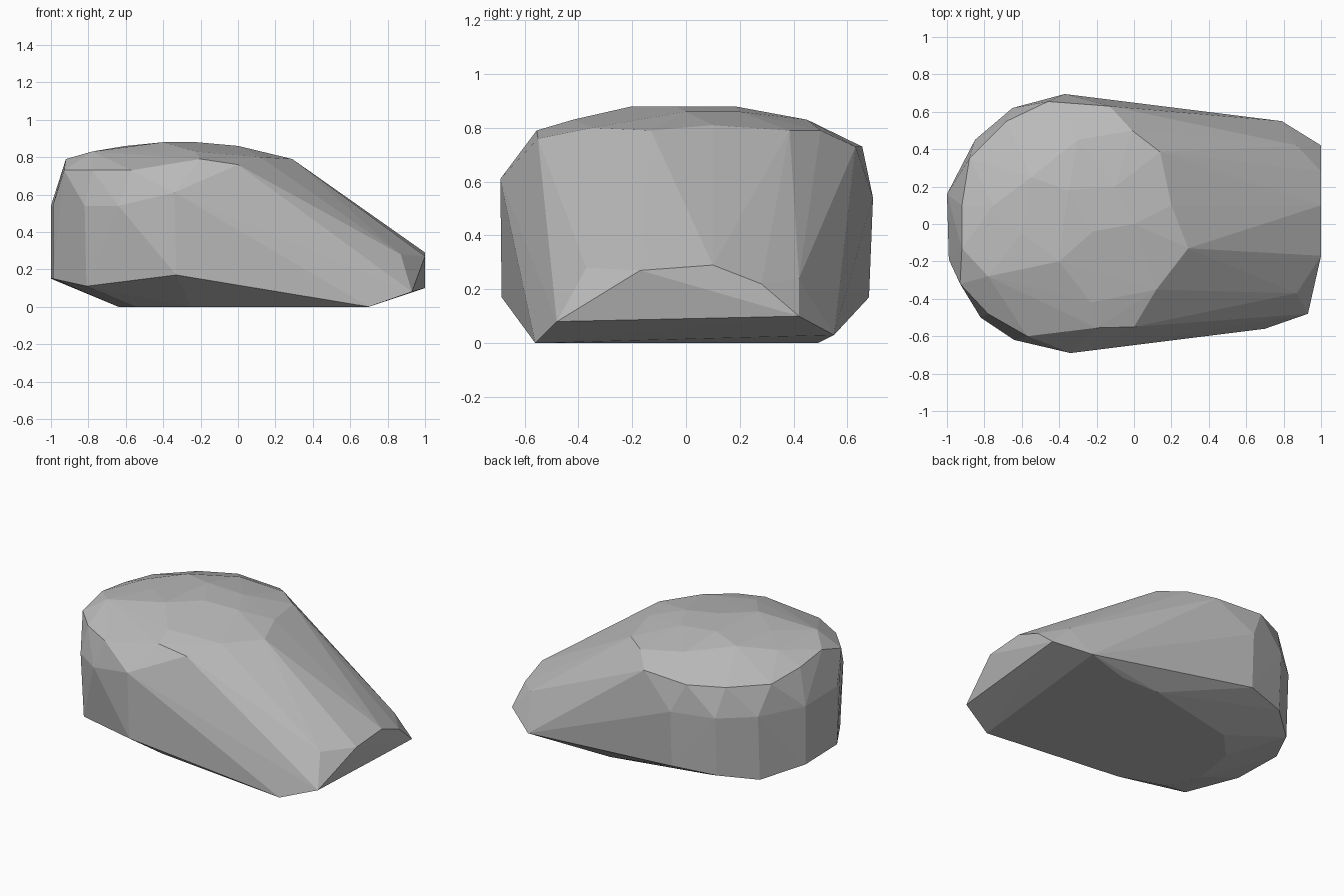
import bpy
import bmesh

# Remove the default object
default_cube = bpy.data.objects.get("Cube")
if default_cube:
    bpy.data.objects.remove(default_cube, do_unlink=True)


def make_material(name, colour):
    material = bpy.data.materials.new(name)
    material.use_nodes = True
    material.diffuse_color = colour
    shader = next(node for node in material.node_tree.nodes
                  if node.type == 'BSDF_PRINCIPLED')
    shader.inputs["Base Color"].default_value = colour
    return material


def level(height, outline):
    """Place a flat outline of corners at one height."""
    return [(x, y, height) for x, y in outline]


def faceted_boulder(name, corners, material):
    """Wrap flat facets tightly around the given corners."""
    shell = bmesh.new()
    for corner in corners:
        shell.verts.new(corner)
    wrapped = bmesh.ops.convex_hull(shell, input=list(shell.verts))
    leftovers = {item for key in ("geom_interior", "geom_unused")
                 for item in wrapped[key]
                 if isinstance(item, bmesh.types.BMVert)}
    bmesh.ops.delete(shell, geom=list(leftovers), context='VERTS')
    bmesh.ops.recalc_face_normals(shell, faces=list(shell.faces))
    mesh = bpy.data.meshes.new(name)
    shell.to_mesh(mesh)
    shell.free()
    mesh.materials.append(material)
    for polygon in mesh.polygons:
        polygon.use_smooth = False
    boulder = bpy.data.objects.new(name, mesh)
    bpy.context.collection.objects.link(boulder)
    return boulder


# Flat underside the boulder rests on
sole = level(0, [(.7, -.56), (-.25, -.45), (-.55, -.35), (-.64, -.13),
                 (-.59, .17), (-.42, .35), (.22, .49), (.5, .49)])

# Lower and upper edges of the steep sides
lower_belt = level(.15, [(-1, .16), (-.99, -.19), (-.65, .6)])
lower_belt += level(.17, [(-.33, -.685), (-.37, .68)])
lower_belt += level(.11, [(-.81, -.48), (-.85, .43)])
upper_belt = level(.54, [(-.99, -.19), (-.82, -.5), (-.64, -.62),
                         (-.37, .695), (-.65, .62), (-.85, .45), (-1, .16)])
upper_belt += level(.61, [(-.34, -.69)])

# Low blunt nose at the end of the long slope
nose = [(1, -.17, .27), (1, .1, .29), (1, .28, .22), (1, .42, .1),
        (.93, -.48, .08), (.87, -.37, .28), (.87, .42, .24), (.79, .55, .03)]

# Shoulder ring where the sides and slope turn into the top
shoulder = level(.73, [(-.13, .63), (-.46, .655), (-.68, .55), (-.88, .35),
                       (-.93, -.32), (-.78, -.48), (-.57, -.6)])
shoulder += level(.79, [(.29, -.13), (.14, .385), (-.01, .5), (-.2, -.555),
                        (-.92, -.13)])
shoulder += [(0, -.55, .76), (.12, -.35, .8), (.2, .1, .81), (-.92, .1, .76)]

# Gently domed crown
crown = level(.83, [(-.23, -.42), (-.3, .45), (-.78, -.28), (-.75, .1)])
crown += level(.86, [(-.6, -.05), (0, 0), (-.1, .2), (-.55, .25)])
crown += level(.88, [(-.4, -.2), (-.38, -.02), (-.22, -.04), (-.35, .18)])

stone_grey = make_material("stone grey", (.5, .5, .5, 1))
faceted_boulder("boulder",
                sole + lower_belt + upper_belt + nose + shoulder + crown,
                stone_grey)
